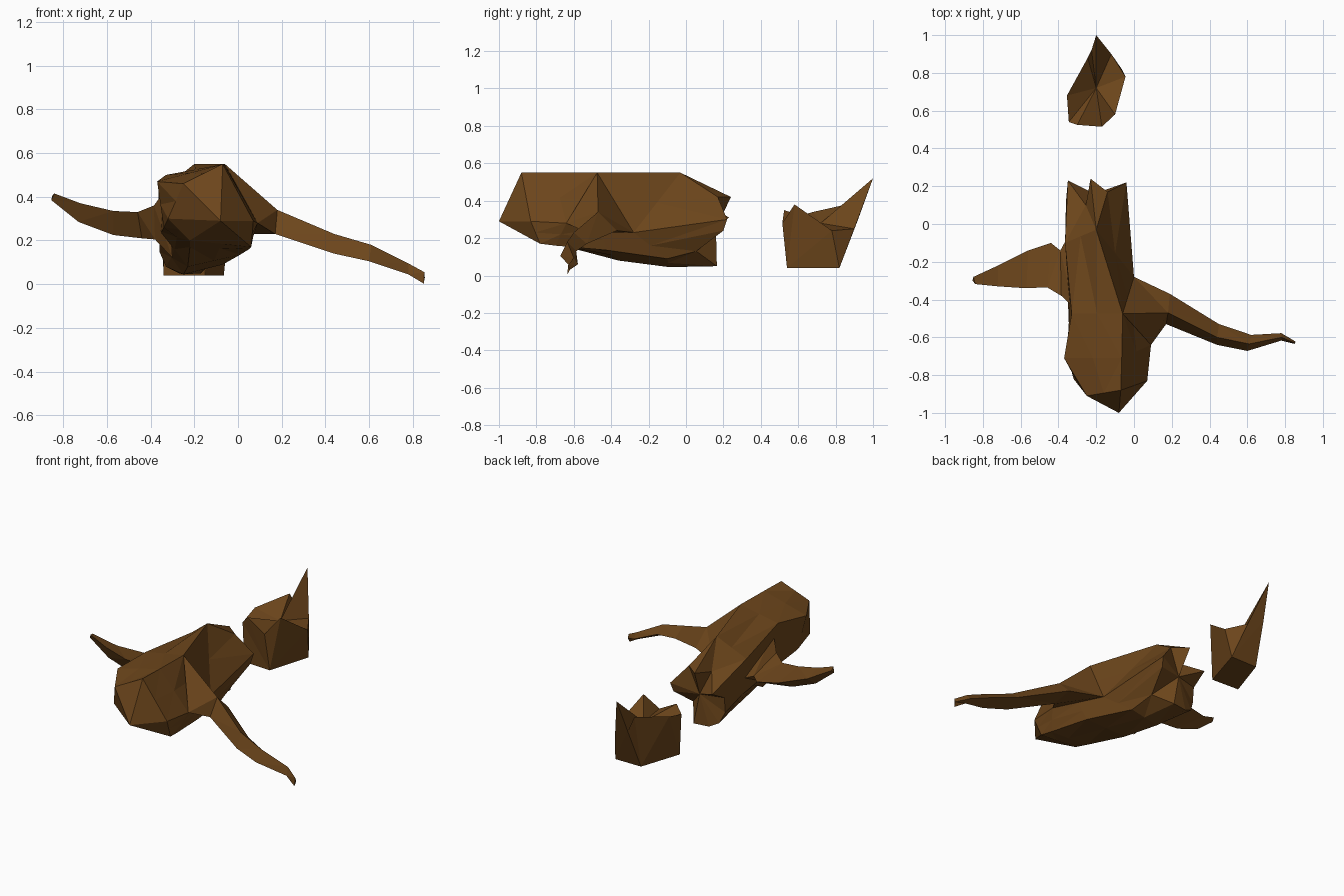
import bpy, bmesh

bark = bpy.data.materials.new("bark")
bark.diffuse_color = (0.15, 0.06, 0.011, 1)


def loft(name, rings, start=None, end=None, start_cap=True):
    """Flat-shaded skin through rings of equal count; ends are flat or pulled to a hub."""
    bm = bmesh.new()
    rows = [[bm.verts.new(p) for p in r] for r in rings]
    n = len(rows[0])
    for a, b in zip(rows, rows[1:]):
        for i in range(n):
            j = (i + 1) % n
            bm.faces.new((a[i], a[j], b[j], b[i]))
    for row, hub, capped in ((rows[0], start, start_cap), (rows[-1], end, True)):
        if hub:
            h = bm.verts.new(hub)
            for i in range(n):
                bm.faces.new((row[i], row[(i + 1) % n], h))
        elif capped:
            bm.faces.new(row)
    bmesh.ops.remove_doubles(bm, verts=bm.verts, dist=0.0005)
    bmesh.ops.triangulate(bm, faces=bm.faces)
    bmesh.ops.recalc_face_normals(bm, faces=bm.faces)
    mesh = bpy.data.meshes.new(name)
    bm.to_mesh(mesh)
    bm.free()
    mesh.materials.append(bark)
    ob = bpy.data.objects.new(name, mesh)
    bpy.context.collection.objects.link(ob)
    return ob


def mid(a, b):
    return tuple((p + q) / 2 for p, q in zip(a, b))


# fallen trunk, six sided up to the break, then each edge split for the splinters
# order: top, upper left, left, bottom, lower right, right
six = [
    [(-.07, -.88, .55), (-.25, -.91, .46), (-.32, -.82, .30),
     (-.22, -.80, .20), (.06, -.78, .17), (.07, -.83, .29)],
    [(-.065, -.71, .55), (-.37, -.71, .47), (-.34, -.66, .26),
     (-.22, -.70, .17), (.05, -.70, .16), (.09, -.64, .28)],
    [(-.06, -.475, .55), (-.33, -.475, .50), (-.35, -.40, .24),
     (-.23, -.36, .08), (.01, -.42, .135), (.045, -.46, .255)],
    [(-.20, -.03, .55), (-.365, -.10, .42), (-.36, -.06, .20),
     (-.25, -.09, .045), (-.07, -.10, .09), (0, -.28, .23)],
]
rings = [[q for i in range(6) for q in (r[i], mid(r[i], r[(i + 1) % 6]))] for r in six]
rings.append([(-.23, .24, .42), (-.255, .10, .385), (-.35, .23, .31), (-.36, .12, .25),
              (-.36, .11, .15), (-.33, .13, .08), (-.27, .15, .05), (-.17, .165, .05),
              (-.09, .055, .13), (-.05, .20, .24), (-.04, .22, .30), (-.14, .17, .42)])
loft("fallen_trunk", rings, start=(-.08, -1.0, .29), end=(-.21, .16, .25))

# right branch: top ridge, front underside, back
loft("right_branch", [
    [(-.06, -.475, .55), (.09, -.64, .28), (0, -.28, .23)],
    [(.18, -.47, .34), (.17, -.53, .23), (.19, -.37, .24)],
    [(.44, -.60, .23), (.44, -.64, .14), (.45, -.53, .17)],
    [(.61, -.635, .18), (.60, -.672, .105), (.62, -.587, .13)],
    [(.78, -.60, .095), (.78, -.617, .045), (.78, -.578, .06)],
    [(.853, -.63, .055), (.85, -.635, .003), (.855, -.622, .03)],
])

# left branch: front top, front underside, back
loft("left_branch", [
    [(-.32, -.44, .45), (-.30, -.36, .12), (-.33, -.03, .30)],
    [(-.385, -.38, .36), (-.38, -.32, .205), (-.39, -.14, .30)],
    [(-.46, -.335, .33), (-.44, -.27, .21), (-.44, -.10, .29)],
    [(-.57, -.34, .335), (-.57, -.28, .225), (-.56, -.14, .30)],
    [(-.72, -.33, .37), (-.73, -.29, .285), (-.72, -.22, .34)],
    [(-.84, -.318, .415), (-.855, -.30, .385), (-.85, -.28, .405)],
])

# stump: jagged rim narrowing to a four-cornered base
rim = [(-.20, 1.0, .52), (-.12, .90, .25), (-.045, .78, .24), (-.10, .58, .38),
       (-.17, .515, .28), (-.30, .525, .35), (-.345, .54, .30), (-.355, .68, .34),
       (-.245, .88, .385), (-.225, .92, .30)]
feet = [(-.065, .82), (-.15, .54), (-.34, .55), (-.25, .82)]
base = [(*feet[i], .04) for i in (0, 0, 0, 1, 1, 1, 2, 2, 3, 3)]
loft("stump", [base, rim], end=(-.2, .72, .28), start_cap=False)

# underside of the stump
mesh = bpy.data.meshes.new("stump_base")
mesh.from_pydata([(*f, .04) for f in feet], [], [(0, 1, 2, 3)])
mesh.materials.append(bark)
bpy.context.collection.objects.link(bpy.data.objects.new("stump_base", mesh))
